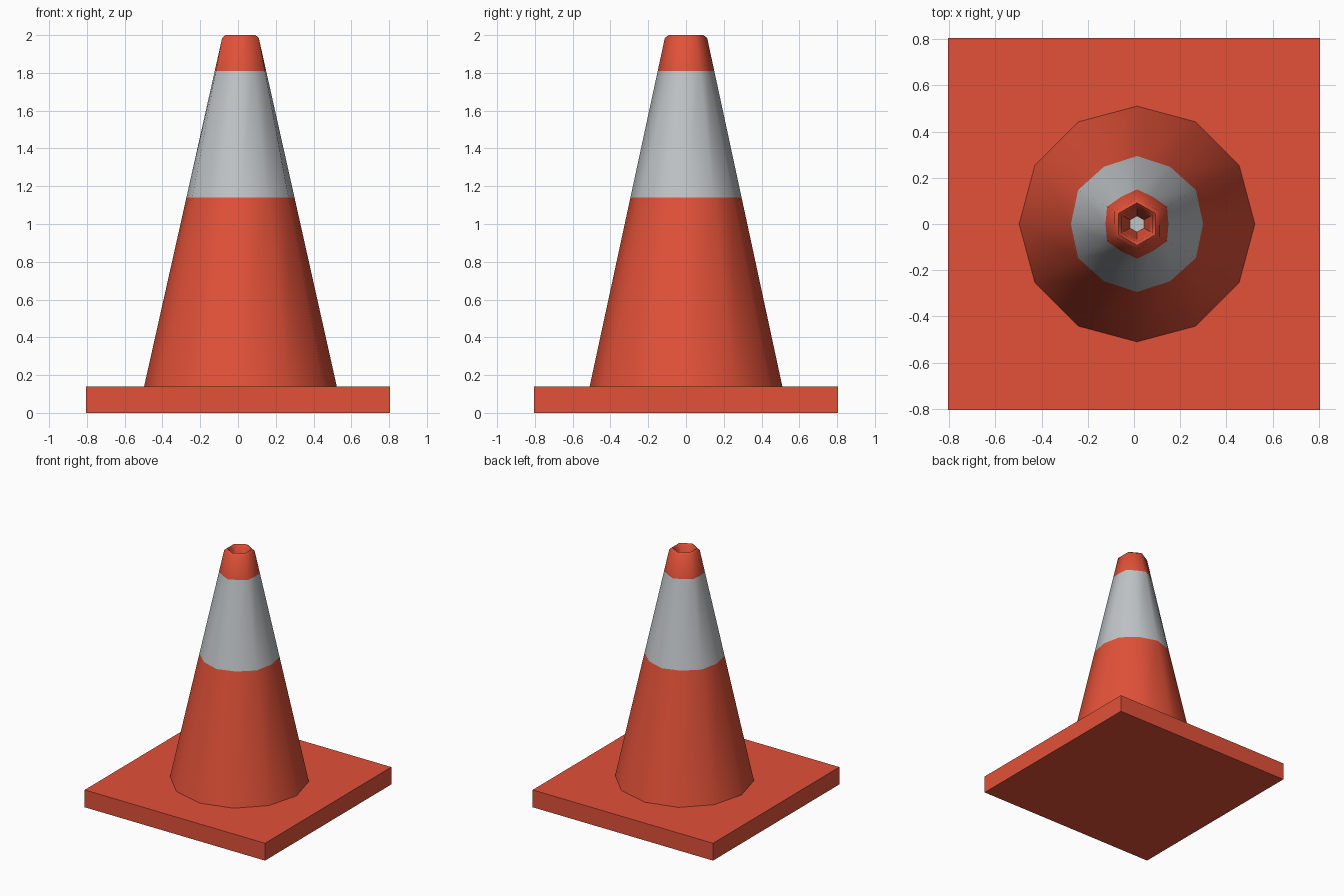
import bpy, bmesh, math

if "Cube" in bpy.data.objects:
    bpy.data.objects.remove(bpy.data.objects["Cube"])


def material(name, rgb):
    m = bpy.data.materials.new(name)
    m.diffuse_color = (*rgb, 1)
    m.use_nodes = True
    m.node_tree.nodes["Principled BSDF"].inputs["Base Color"].default_value = m.diffuse_color
    return m


ORANGE = material("orange_red", (0.76, 0.083, 0.04))
GREY = material("light_grey", (0.53, 0.555, 0.57))
CX = 0.013  # cone axis sits slightly off the base centre
BASE_Z, LIP_Z = 0.14, 1.985


def make_object(name, bm, mats):
    bmesh.ops.recalc_face_normals(bm, faces=bm.faces[:])
    me = bpy.data.meshes.new(name)
    bm.to_mesh(me)
    bm.free()
    for m in mats:
        me.materials.append(m)
    ob = bpy.data.objects.new(name, me)
    bpy.context.collection.objects.link(ob)
    return ob


# Square base slab
bm = bmesh.new()
bmesh.ops.create_cube(bm, size=1)
for v in bm.verts:
    v.co = (v.co.x * 1.612, v.co.y * 1.612, (v.co.z + 0.5) * BASE_Z)
make_object("base_slab", bm, [ORANGE])


def ring(bm, r, z, hexness):
    """Twelve points going from a regular 12-gon (0) to a hexagon (1)."""
    out = []
    for i in range(12):
        a = math.radians(30 * i)
        k = 1 if i % 2 else 1 - hexness * (1 - math.cos(math.pi / 6))
        out.append(bm.verts.new((CX + r * k * math.cos(a), r * k * math.sin(a), z)))
    return out


def outer(z):
    """Radius, height and hexagon blend on the straight cone wall."""
    t = (z - BASE_Z) / (LIP_Z - BASE_Z)
    # share of the total inset at this height gives the true linear loft
    r = 0.51 + (0.112 - 0.51) * t
    return r, z, t * 0.112 / r


# Cone body: outer wall, rounded lip, then the hollow in the top
bm = bmesh.new()
profile = [outer(z) for z in (BASE_Z, 1.14, 1.81, LIP_Z)]
profile += [(0.092, 2.0, 1), (0.078, 1.985, 1), (0.06, 1.88, 1), (0.035, 1.79, 1)]
rings = [ring(bm, *p) for p in profile]
for n, (lo, hi) in enumerate(zip(rings, rings[1:])):
    for i in range(12):
        j = (i + 1) % 12
        f = bm.faces.new((lo[i], lo[j], hi[j], hi[i]))
        f.material_index = 1 if n == 1 else 0
# Grey floor of the hollow, and cone underside
bm.faces.new(rings[-1]).material_index = 1
bm.faces.new(rings[0][::-1])
cone = make_object("cone_body", bm, [ORANGE, GREY])
bpy.context.view_layer.objects.active = cone
cone.select_set(True)
bpy.ops.object.shade_smooth_by_angle(angle=math.radians(50))
